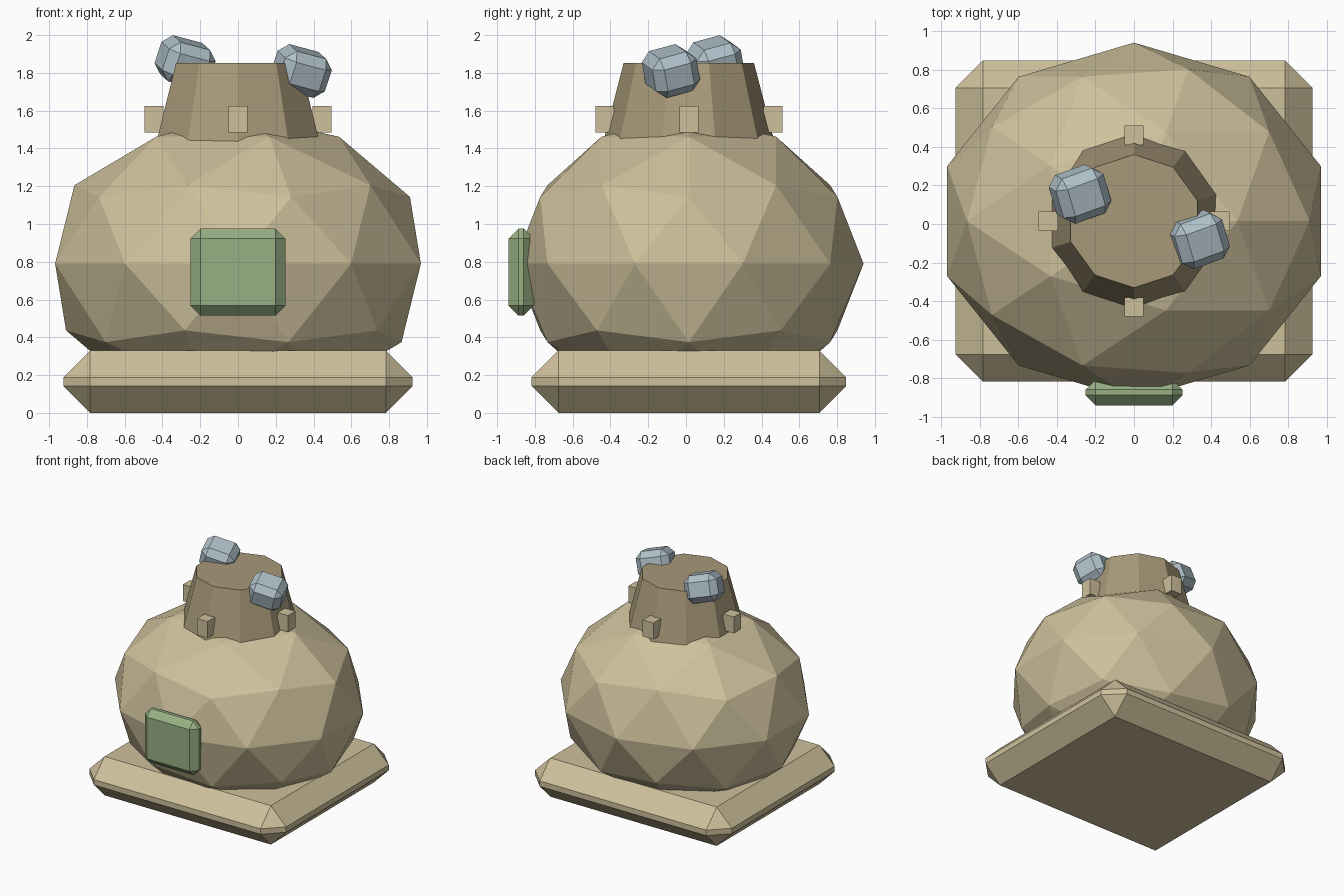
import bpy
from math import radians, sin, cos, tau

if "Cube" in bpy.data.objects:
    bpy.data.objects.remove(bpy.data.objects["Cube"], do_unlink=True)

MID_Y = 0.015


def make_material(name, rgb):
    mat = bpy.data.materials.new(name)
    mat.use_nodes = True
    colour = (*rgb, 1)
    mat.diffuse_color = colour
    mat.node_tree.nodes["Principled BSDF"].inputs["Base Color"].default_value = colour
    return mat


sand = make_material("sand", (0.62, 0.53, 0.33))
clay = make_material("brown_clay", (0.39, 0.32, 0.19))
green = make_material("sage_green", (0.31, 0.435, 0.23))
steel = make_material("pale_steel", (0.43, 0.53, 0.587))


def finish(name, mat):
    obj = bpy.context.object
    obj.name = obj.data.name = name
    obj.data.materials.append(mat)
    return obj


def box(name, mat, centre, size, chamfer=0, tilt=(0, 0, 0)):
    """Box with an optional single-segment chamfer on all edges."""
    bpy.ops.mesh.primitive_cube_add(size=1, location=centre)
    obj = finish(name, mat)
    obj.scale = size
    bpy.ops.object.transform_apply(location=False, rotation=False, scale=True)
    obj.rotation_euler = [radians(a) for a in tilt]
    if chamfer:
        bevel = obj.modifiers.new("chamfer", "BEVEL")
        bevel.width = chamfer
        bevel.segments = 1
    return obj


# Chamfered plinth
box("plinth", sand, (0, MID_Y, 0.165), (1.85, 1.665, 0.33), 0.142)

# Faceted round body
bpy.ops.mesh.primitive_ico_sphere_add(subdivisions=2, radius=1, location=(0, MID_Y, 0.79))
body = finish("body", sand)
body.scale = (1.018, 0.925, 0.79)

# Tapered neck, sunk into the body
bpy.ops.mesh.primitive_cone_add(vertices=10, radius1=0.475, radius2=0.345, depth=0.5,
                                location=(0, MID_Y, 1.602))
finish("neck", clay)

# Four pegs around the neck
for i, side in enumerate(("left", "back", "right", "front")):
    a = tau * i / 4
    box(f"peg_{side}", sand, (0.445 * cos(a), MID_Y + 0.445 * sin(a), 1.555),
        (0.1, 0.1, 0.14))

# Front hatch
box("hatch", green, (0, -0.873, 0.745), (0.505, 0.134, 0.46), 0.053)

# Tilted chamfered blocks on the rim
for name, centre in (("left_rim_block", (0.335, -0.08, 1.81)),
                     ("right_rim_block", (-0.28, 0.155, 1.857))):
    box(name, steel, centre, (0.27, 0.25, 0.22), 0.05, (15, 14, 20))
